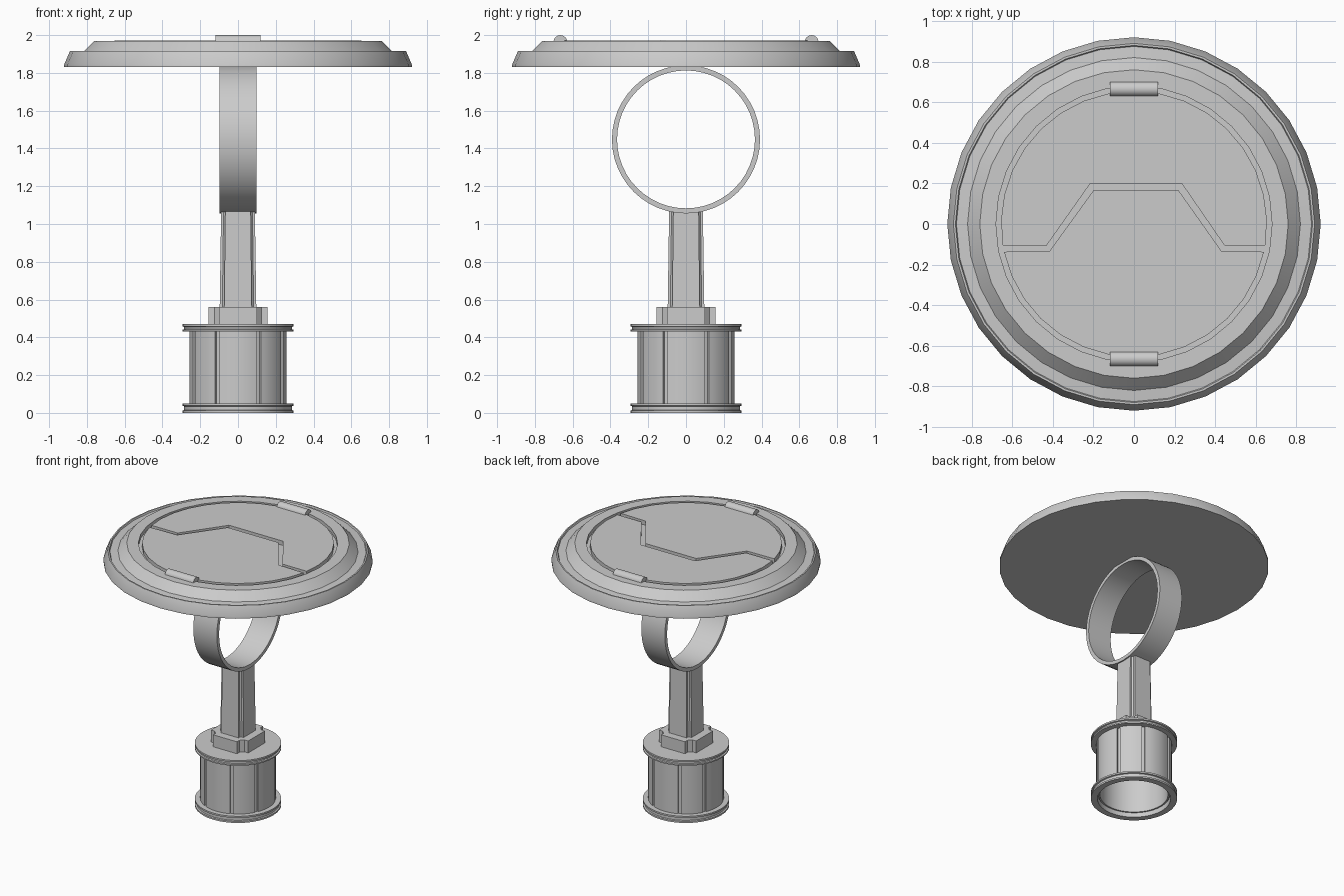
import bpy, bmesh
from math import sin, cos, asin, pi, radians

cube = bpy.data.objects.get("Cube")
if cube:
    bpy.data.objects.remove(cube, do_unlink=True)

grey = bpy.data.materials.new("light grey")
grey.use_nodes = True
grey.diffuse_color = (0.6, 0.6, 0.6, 1)
grey.node_tree.nodes["Principled BSDF"].inputs["Base Color"].default_value = (0.6, 0.6, 0.6, 1)


def finish(bm, name):
    """Turn a bmesh into a shaded object."""
    bmesh.ops.remove_doubles(bm, verts=bm.verts, dist=0.0001)
    bmesh.ops.recalc_face_normals(bm, faces=bm.faces)
    mesh = bpy.data.meshes.new(name)
    bm.to_mesh(mesh)
    bm.free()
    mesh.materials.append(grey)
    obj = bpy.data.objects.new(name, mesh)
    bpy.context.collection.objects.link(obj)
    bpy.ops.object.select_all(action="DESELECT")
    obj.select_set(True)
    bpy.context.view_layer.objects.active = obj
    bpy.ops.object.shade_smooth_by_angle(angle=radians(25))
    return obj


def lathe(name, profile, steps, closed=False):
    """Spin an (r, z) profile around the z axis."""
    bm = bmesh.new()
    verts = [bm.verts.new((r, 0, z)) for r, z in profile]
    edges = [bm.edges.new(p) for p in zip(verts, verts[1:])]
    if closed:
        edges.append(bm.edges.new((verts[-1], verts[0])))
    bmesh.ops.spin(bm, geom=verts + edges, cent=(0, 0, 0), axis=(0, 0, 1),
                   angle=2 * pi, steps=steps, use_merge=True)
    return finish(bm, name)


def prism(name, outline, z0, z1, top_scale=1):
    """Extrude an (x, y) outline upward, with an optional taper."""
    bm = bmesh.new()
    face = bm.faces.new([bm.verts.new((x, y, z0)) for x, y in outline])
    geom = bmesh.ops.extrude_face_region(bm, geom=[face], use_keep_orig=True)["geom"]
    for v in geom:
        if isinstance(v, bmesh.types.BMVert):
            v.co = (v.co.x * top_scale, v.co.y * top_scale, z1)
    return finish(bm, name)


def arc(r, a, b, n):
    return [(r * cos(a + (b - a) * i / n), r * sin(a + (b - a) * i / n)) for i in range(n + 1)]


def notched_square(reach, arm, inner):
    """Square outline with a chamfered notch in each corner."""
    corner = [(reach, -arm), (reach, arm), (inner, arm), (arm, inner)]
    points = []
    for c, s in ((1, 0), (0, 1), (-1, 0), (0, -1)):
        points += [(x * c - y * s, x * s + y * c) for x, y in corner]
    return points


# Round top with stepped rim and a recess for the lids
lathe("round_top", [(0, 1.83), (0.92, 1.83), (0.92, 1.845), (0.89, 1.915), (0.88, 1.915),
                    (0.875, 1.905), (0.82, 1.91), (0.76, 1.97), (0.68, 1.97),
                    (0.68, 1.94), (0, 1.94)], 32)

# Two lids with a zigzag gap between them
R = 0.655
upper = [(-0.43, -0.105), (-0.215, 0.2), (0.235, 0.2), (0.445, -0.105)]
lower = [(-0.415, -0.132), (-0.2, 0.165), (0.22, 0.165), (0.43, -0.132)]
a = asin(-0.105 / R)
prism("back_lid", arc(R, a, pi - a, 18) + upper, 1.935, 1.972)
b = asin(0.137 / R)
prism("front_lid", arc(R, pi + b, 2 * pi - b, 14) + lower[::-1], 1.935, 1.972)

# Hinge barrels
for side, y in (("front", -0.665), ("back", 0.665)):
    barrel = prism(side + "_hinge", arc(0.037, 0, 2 * pi, 16)[:-1], -0.118, 0.118)
    barrel.rotation_euler = (0, pi / 2, 0)
    barrel.location = (0, y, 1.963)

# Upright ring under the top
ring = lathe("support_ring", [(0.365, -0.098), (0.392, -0.098), (0.392, 0.098), (0.365, 0.098)],
             48, closed=True)
ring.rotation_euler = (0, pi / 2, 0)
ring.location = (0, 0, 1.448)

# Tapered stem and its collar
prism("stem", notched_square(0.097, 0.073, 0.083), 0.55, 1.075, 0.92)
prism("collar", notched_square(0.155, 0.1, 0.125), 0.46, 0.56)

# Drum: flanges, thin liner and alternating wide and narrow panels
lathe("upper_flange", [(0, 0.43), (0.295, 0.43), (0.295, 0.44), (0.285, 0.443), (0.285, 0.455),
                       (0.295, 0.458), (0.295, 0.47), (0, 0.47)], 40)
lathe("lower_flange", [(0.25, 0), (0.295, 0), (0.295, 0.012), (0.285, 0.015), (0.285, 0.035),
                       (0.295, 0.038), (0.295, 0.05), (0.25, 0.05)], 40, closed=True)
lathe("drum_liner", [(0.232, 0.03), (0.243, 0.03), (0.243, 0.44), (0.232, 0.44)], 40, closed=True)
for i in range(8):
    mid = i * pi / 4
    half = radians(17 if i % 2 else 23)
    outline = arc(0.258, mid - half, mid + half, 6) + arc(0.238, mid + half, mid - half, 6)
    prism("drum_panel_%d" % (i + 1), outline, 0.04, 0.44)
